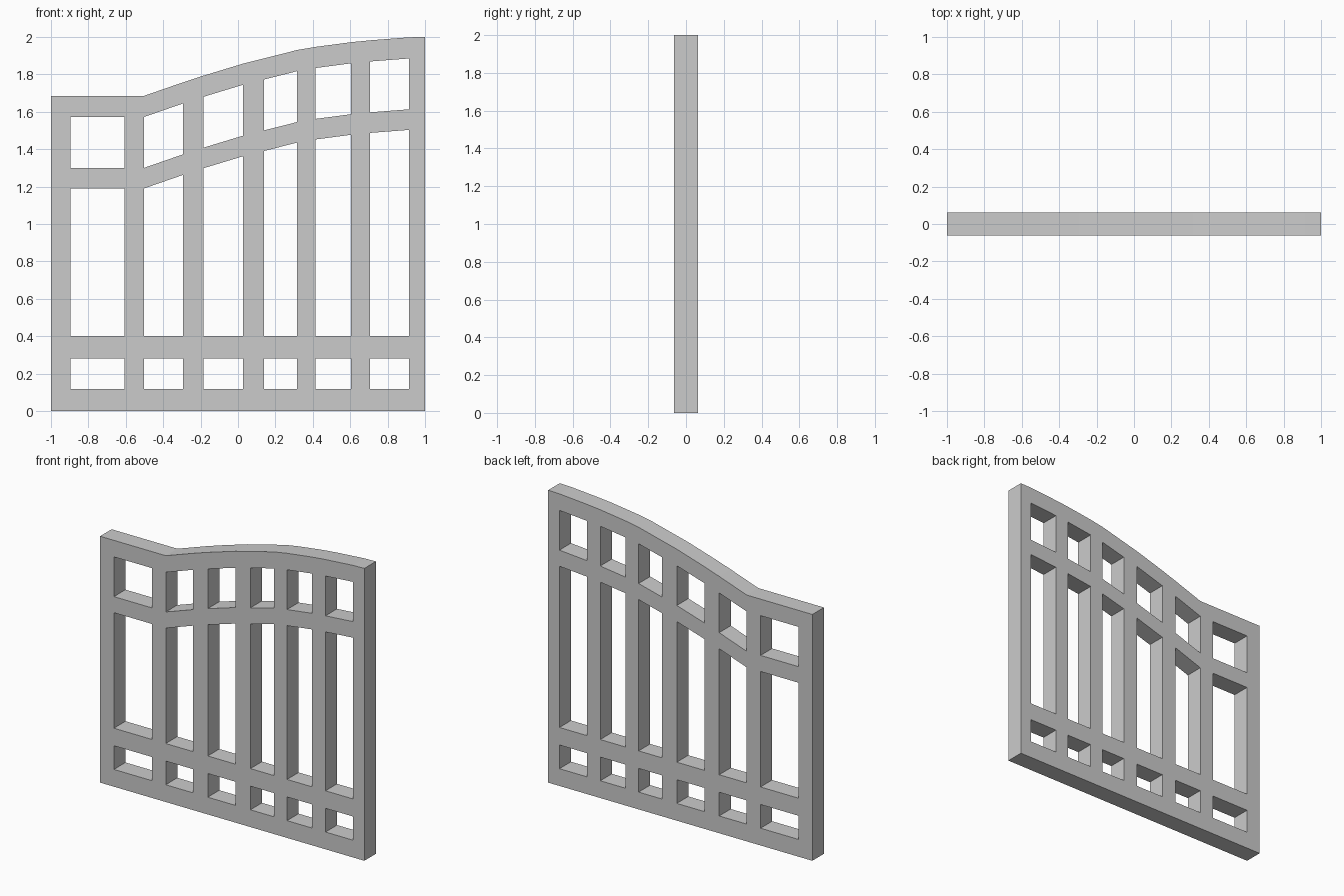
import bpy, bmesh

if "Cube" in bpy.data.objects:
    bpy.data.objects.remove(bpy.data.objects["Cube"])

# Post edges (left, right, left, right ...) and the height of the top rail at each edge
XS = [-1, -0.895, -0.608, -0.503, -0.295, -0.185, 0.026, 0.138,
      0.315, 0.415, 0.605, 0.706, 0.914, 1.0]
TOP = [1.685, 1.685, 1.685, 1.685, 1.757, 1.793, 1.857, 1.885,
       1.930, 1.947, 1.972, 1.982, 1.998, 2.0]
HALF = 0.0625


def levels(top):
    """Rail edges from bottom to top: two straight rails, two following the arch."""
    return [0, 0.118, 0.28, 0.40, top - 0.495, top - 0.385, top - 0.113, top]


# Gate front: posts are even columns, rails are even rows, the rest stays open
bm = bmesh.new()
grid = [[bm.verts.new((x, -HALF, z)) for z in levels(t)] for x, t in zip(XS, TOP)]
for i in range(len(XS) - 1):
    for j in range(7):
        if i % 2 == 0 or j % 2 == 0:
            bm.faces.new((grid[i][j], grid[i + 1][j],
                          grid[i + 1][j + 1], grid[i][j + 1]))

# Thickness: extrude the lattice to the back
ext = bmesh.ops.extrude_face_region(bm, geom=bm.faces[:], use_keep_orig=True)
moved = [g for g in ext["geom"] if isinstance(g, bmesh.types.BMVert)]
bmesh.ops.translate(bm, verts=moved, vec=(0, 2 * HALF, 0))
bmesh.ops.recalc_face_normals(bm, faces=bm.faces[:])

mesh = bpy.data.meshes.new("gate_panel")
bm.to_mesh(mesh)
bm.free()
gate = bpy.data.objects.new("gate_panel", mesh)
bpy.context.collection.objects.link(gate)
